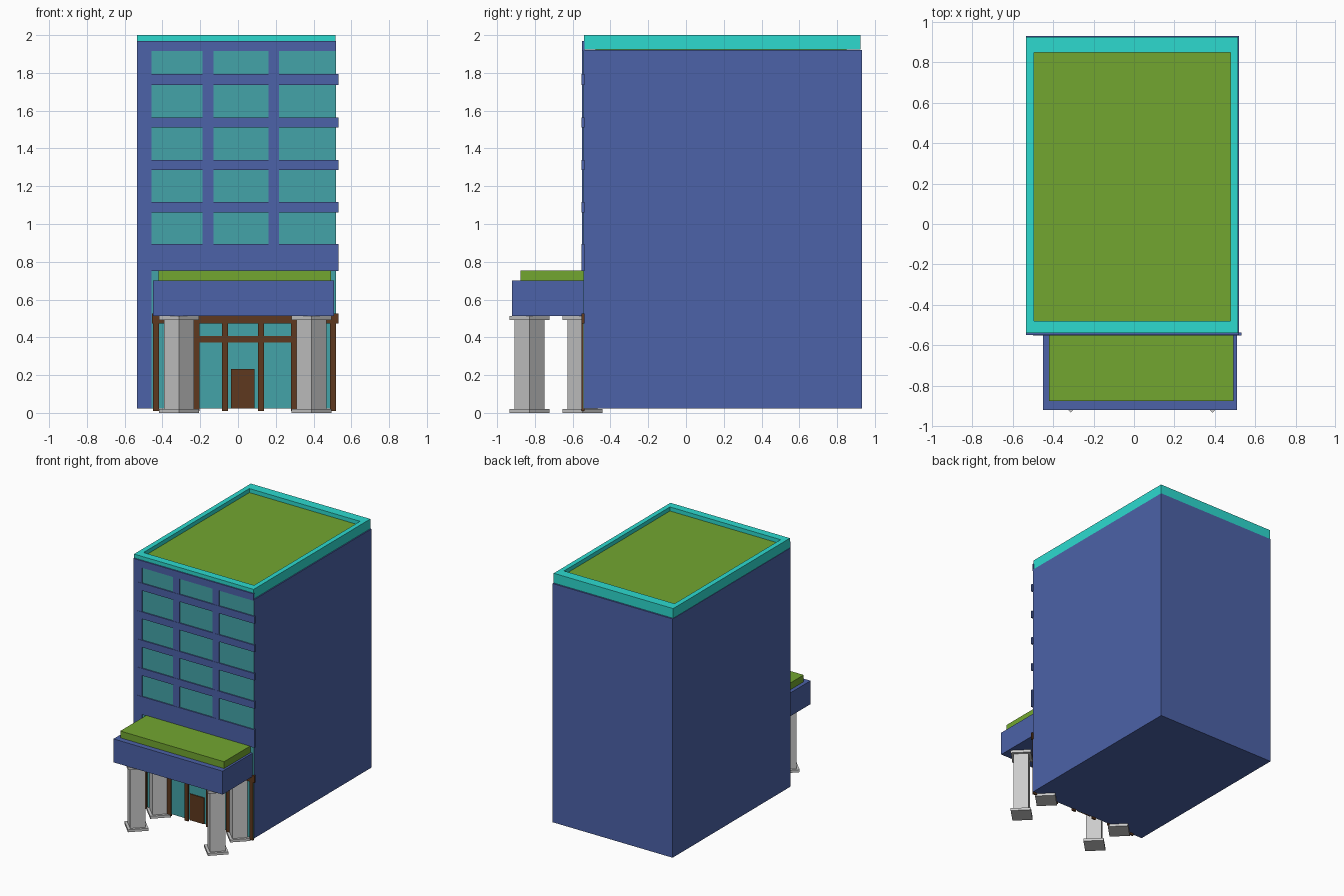
import bpy, math

if "Cube" in bpy.data.objects:
    bpy.data.objects.remove(bpy.data.objects["Cube"])


def mat(name, r, g, b):
    m = bpy.data.materials.new(name)
    lin = [((c / 255 + 0.055) / 1.055) ** 2.4 for c in (r, g, b)]
    m.diffuse_color = (*lin, 1)
    m.use_nodes = True
    m.node_tree.nodes["Principled BSDF"].inputs["Base Color"].default_value = m.diffuse_color
    return m


navy = mat("navy_wall", 76, 98, 168)
teal = mat("teal_trim", 45, 218, 207)
glass = mat("glass", 68, 164, 168)
green = mat("green_roof", 114, 166, 48)
brown = mat("brown_frame", 94, 57, 30)


def box(name, x, y, z, m=None):
    """Box from (min, max) pairs."""
    bpy.ops.mesh.primitive_cube_add(size=1)
    o = bpy.context.object
    o.name = name
    o.location = [(a + b) / 2 for a, b in (x, y, z)]
    o.scale = [b - a for a, b in (x, y, z)]
    if m:
        o.data.materials.append(m)
    return o


def diamond(name, x, y, r, z0, z1):
    """Square prism turned 45 degrees, r = half diagonal."""
    bpy.ops.mesh.primitive_cylinder_add(vertices=4, radius=r, depth=z1 - z0,
                                        location=(x, y, (z0 + z1) / 2))
    o = bpy.context.object
    o.name = name
    # keep the corners on the x and y axes
    a = math.atan2(o.data.vertices[0].co.y, o.data.vertices[0].co.x)
    o.rotation_euler.z = -a


# Main block and raised roof surface
box("building_body", (-0.535, 0.52), (-0.54, 0.932), (0.024, 1.92), navy)
box("roof_surface", (-0.495, 0.477), (-0.48, 0.85), (1.919, 1.968), green)

# Parapet around the roof
PZ = (1.923, 2.0)
box("parapet_left", (-0.535, -0.495), (-0.54, 0.925), PZ, teal)
box("parapet_right", (0.477, 0.515), (-0.54, 0.925), PZ, teal)
box("parapet_front", (-0.495, 0.477), (-0.54, -0.48), PZ, teal)
box("parapet_back", (-0.495, 0.477), (0.85, 0.925), PZ, teal)

# Front glazing behind the wall grid
box("front_glazing", (-0.46, 0.519), (-0.543, -0.538), (0.024, 1.94), glass)

# Wall grid: piers and floor bands
FY = (-0.55, -0.538)
box("left_pier", (-0.535, -0.458), FY, (0.024, 1.97), navy)
for i, x in enumerate([(-0.188, -0.131), (0.162, 0.217)]):
    box(f"window_pier_{i}", x, FY, (0.75, 1.95), navy)
bands = [(0.75, 0.893), (1.06, 1.117), (1.285, 1.34), (1.51, 1.565), (1.735, 1.793)]
for i, z in enumerate(bands):
    box(f"floor_band_{i}", (-0.50, 0.532), (-0.552, -0.538), z, navy)
box("top_band", (-0.50, 0.52), FY, (1.915, 1.97), navy)

# Entrance frame and door
BY = (-0.552, -0.538)
for i, x in enumerate([-0.433, -0.22, -0.068, 0.122, 0.297, 0.502]):
    box(f"entrance_post_{i}", (x - 0.016, x + 0.016), BY, (0.01, 0.50), brown)
box("entrance_header", (-0.455, 0.532), (-0.553, -0.538), (0.472, 0.527), brown)
box("entrance_transom", (-0.22, 0.297), (-0.55, -0.538), (0.373, 0.407), brown)
box("door", (-0.038, 0.087), (-0.551, -0.538), (0.024, 0.232), brown)

# Entrance canopy
box("canopy", (-0.45, 0.509), (-0.92, -0.54), (0.514, 0.70), navy)
box("canopy_roof", (-0.42, 0.492), (-0.877, -0.54), (0.70, 0.754), green)

# Columns with plinth and capital
for i, x in enumerate([-0.313, 0.389]):
    for j, y in enumerate([-0.828, -0.548]):
        diamond(f"column_shaft_{i}{j}", x, y, 0.079, 0.015, 0.50)
        diamond(f"column_base_{i}{j}", x, y, 0.106, 0.0, 0.02)
        diamond(f"column_capital_{i}{j}", x, y, 0.106, 0.493, 0.514)
